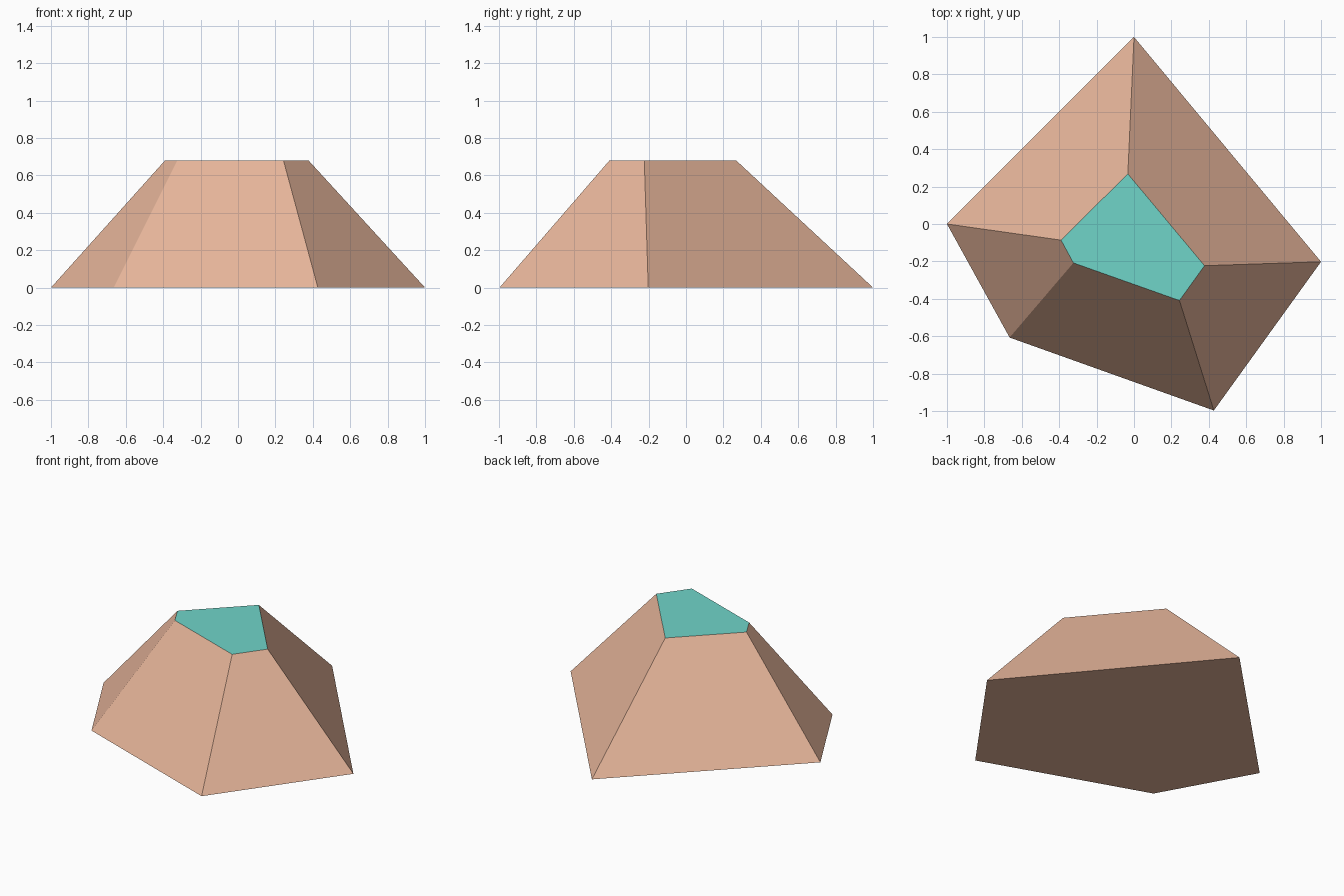
import bpy, bmesh

if "Cube" in bpy.data.objects:
    bpy.data.objects.remove(bpy.data.objects["Cube"])

HEIGHT = 0.68
BASE = [(0.0, 1.0), (-1.0, 0.0), (-0.665, -0.607), (0.427, -0.997), (1.0, -0.202)]
TOP = [(-0.033, 0.268), (-0.39, -0.086), (-0.324, -0.208), (0.243, -0.409), (0.377, -0.223)]


def material(name, color):
    mat = bpy.data.materials.new(name)
    mat.diffuse_color = (*color, 1.0)
    mat.use_nodes = True
    mat.node_tree.nodes["Principled BSDF"].inputs["Base Color"].default_value = mat.diffuse_color
    return mat


# Tapered five-sided rock: base outline lofted to a flat top
bm = bmesh.new()
lower = [bm.verts.new((x, y, 0)) for x, y in BASE]
upper = [bm.verts.new((x, y, HEIGHT)) for x, y in TOP]
bm.faces.new(lower[::-1])
bm.faces.new(upper)
for i in range(len(BASE)):
    j = (i + 1) % len(BASE)
    bm.faces.new((lower[i], lower[j], upper[j], upper[i]))
bmesh.ops.recalc_face_normals(bm, faces=bm.faces)

# Teal on the upward-facing top, tan elsewhere
for face in bm.faces:
    face.material_index = 1 if face.normal.z > 0.95 else 0

mesh = bpy.data.meshes.new("rock")
bm.to_mesh(mesh)
bm.free()
mesh.materials.append(material("tan stone", (0.791, 0.462, 0.323)))
mesh.materials.append(material("teal top", (0.162, 0.665, 0.584)))
rock = bpy.data.objects.new("rock", mesh)
bpy.context.collection.objects.link(rock)
